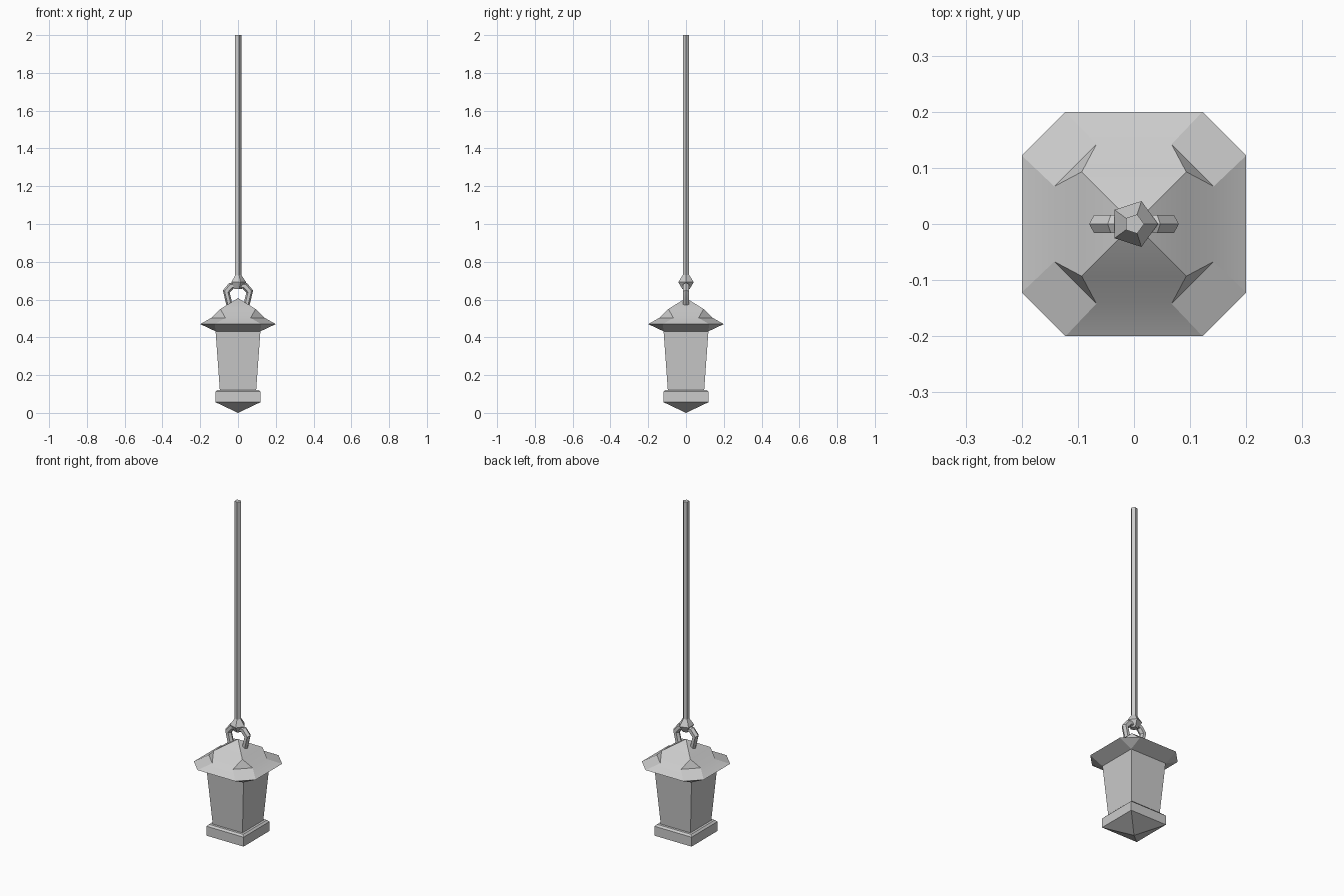
import bpy
import bmesh
import math
from mathutils import Matrix, Vector

cube = bpy.data.objects.get("Cube")
if cube:
    bpy.data.objects.remove(cube)

metal = bpy.data.materials.new("plain grey")
metal.use_nodes = True
GREY = (0.6, 0.6, 0.6, 1)
metal.diffuse_color = GREY
metal.node_tree.nodes["Principled BSDF"].inputs["Base Color"].default_value = GREY


def finish(bm, name, smooth=None):
    bmesh.ops.remove_doubles(bm, verts=bm.verts, dist=0.0005)
    bmesh.ops.recalc_face_normals(bm, faces=bm.faces)
    mesh = bpy.data.meshes.new(name)
    bm.to_mesh(mesh)
    bm.free()
    mesh.materials.append(metal)
    ob = bpy.data.objects.new(name, mesh)
    bpy.context.collection.objects.link(ob)
    if smooth:
        bpy.ops.object.select_all(action='DESELECT')
        ob.select_set(True)
        bpy.context.view_layer.objects.active = ob
        bpy.ops.object.shade_smooth_by_angle(angle=math.radians(smooth))
    return ob


def lathe(name, profile, sides, turn=0.0, smooth=None):
    """Stack rings of (radius, z) and cap both ends; zero radius gives a point."""
    bm = bmesh.new()
    rings = []
    for r, z in profile:
        angles = [turn + math.tau * i / sides for i in range(sides)]
        rings.append([bm.verts.new((r * math.cos(a), r * math.sin(a), z)) for a in angles])
    for low, high in zip(rings, rings[1:]):
        for i in range(sides):
            j = (i + 1) % sides
            bm.faces.new((low[i], low[j], high[j], high[i]))
    if profile[0][0] > 0:
        bm.faces.new(rings[0])
    if profile[-1][0] > 0:
        bm.faces.new(rings[-1])
    return finish(bm, name, smooth)


def square(name, profile):
    """Square stack given by half widths."""
    return lathe(name, [(h * math.sqrt(2), z) for h, z in profile], 4, math.pi / 4)


# Lantern base with pointed underside, and flared body
square("base", [(0, 0), (0.12, 0.057), (0.12, 0.112), (0.11, 0.122), (0, 0.122)])
square("body", [(0.096, 0.118), (0.119, 0.437)])

# Roof: one quarter (side panel, corner flap, underside) turned four times
apex = Vector((0, 0, 0.608))
ridge = Vector((0.093, 0.093, 0.55))
inner = Vector((0.067, 0.142, 0.503))
eave = Vector((0.122, 0.2, 0.47))
under = Vector((0.119, 0.119, 0.432))


def mirror(v):
    return Vector((-v.x, v.y, v.z))


def swap(v):
    return Vector((v.y, v.x, v.z))


quarter = [(apex, ridge, mirror(ridge))]
for a, b in ((ridge, inner), (inner, eave), (eave, under)):
    quarter.append((a, b, mirror(b), mirror(a)))
quarter += [(ridge, inner, swap(inner)),
            (inner, eave, swap(eave), swap(inner)),
            (eave, under, swap(eave))]
bm = bmesh.new()
for k in range(4):
    rot = Matrix.Rotation(k * math.pi / 2, 3, 'Z')
    for face in quarter:
        bm.faces.new([bm.verts.new(rot @ v) for v in face])
finish(bm, "roof", 20)

# Hanging ring: six-sided bar along a closed loop
half = [(0.036, 0.673), (0.062, 0.642), (0.046, 0.575), (0.025, 0.55)]
loop = half + [(-x, z) for x, z in reversed(half)]
bm = bmesh.new()
rings = []
mid = Vector((0, 0, 0.62))
for i, (x, z) in enumerate(loop):
    p = Vector((x, 0, z))
    out = (p - mid).normalized()
    rings.append([bm.verts.new(p + 0.019 * (math.cos(a) * out + math.sin(a) * Vector((0, 1, 0))))
                  for a in (math.tau * s / 6 for s in range(6))])
for i, ring in enumerate(rings):
    nxt = rings[(i + 1) % len(rings)]
    for s in range(6):
        t = (s + 1) % 6
        bm.faces.new((ring[s], ring[t], nxt[t], nxt[s]))
finish(bm, "hanging_ring", 35)

# Rope and the knot at its lower end
lathe("rope", [(0.018, 0.7), (0.018, 2.0)], 5, smooth=30)
lathe("knot", [(0.02, 0.655), (0.043, 0.692), (0.018, 0.73)], 5)
